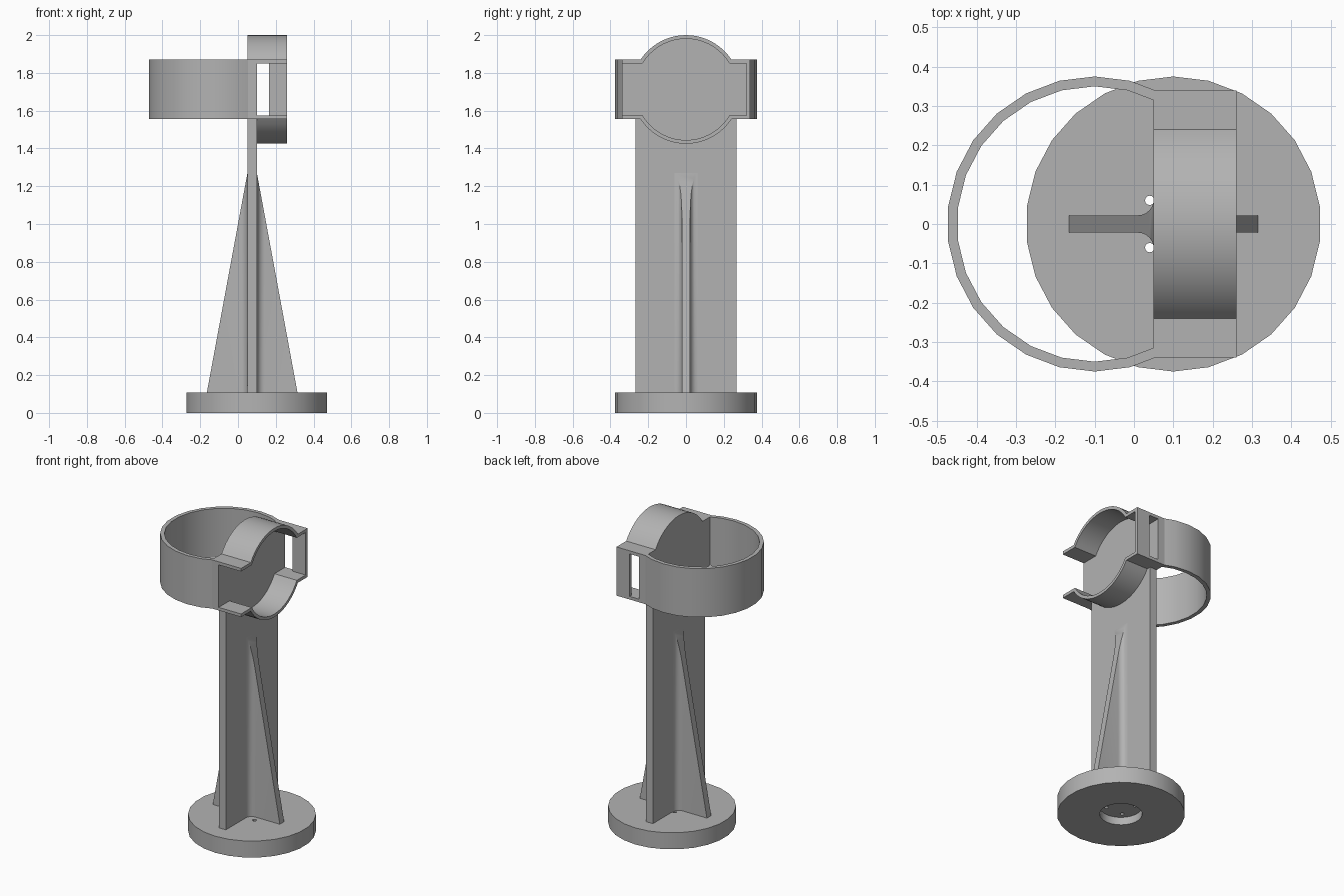
import bpy
import bmesh
from math import sin, cos, pi, radians, asin
from mathutils import Vector

if "Cube" in bpy.data.objects:
    bpy.data.objects.remove(bpy.data.objects["Cube"], do_unlink=True)

GREY = (0.45, 0.45, 0.45, 1)
grey = bpy.data.materials.new("plain grey")
grey.use_nodes = True
grey.diffuse_color = GREY
grey.node_tree.nodes["Principled BSDF"].inputs["Base Color"].default_value = GREY


def prism(name, pts, axis, lo, hi, slope=None):
    """Extrude a 2D outline along x (outline in y, z) or z (outline in x, y)."""
    def place(p, d):
        return (d, p[0], p[1]) if axis == "x" else (p[0], p[1], d)
    bm = bmesh.new()
    face = bm.faces.new([bm.verts.new(place(p, lo)) for p in pts])
    ext = bmesh.ops.extrude_face_region(bm, geom=[face])
    step = Vector(place((0, 0), hi - lo))
    bmesh.ops.translate(bm, vec=step, verts=[v for v in ext["geom"] if isinstance(v, bmesh.types.BMVert)])
    if slope:
        geom = bm.verts[:] + bm.edges[:] + bm.faces[:]
        cut = bmesh.ops.bisect_plane(bm, geom=geom, plane_co=slope[0], plane_no=slope[1], clear_outer=True)
        edges = [e for e in cut["geom_cut"] if isinstance(e, bmesh.types.BMEdge)]
        bmesh.ops.contextual_create(bm, geom=edges)
    bmesh.ops.recalc_face_normals(bm, faces=bm.faces[:])
    mesh = bpy.data.meshes.new(name)
    bm.to_mesh(mesh)
    bm.free()
    mesh.materials.append(grey)
    obj = bpy.data.objects.new(name, mesh)
    bpy.context.collection.objects.link(obj)
    return obj


def arc(cx, cy, r, a, b, n):
    return [(cx + r * cos(a + (b - a) * i / n), cy + r * sin(a + (b - a) * i / n)) for i in range(n + 1)]


def circle(cx, cy, r, n):
    return arc(cx, cy, r, pi / 2, pi / 2 + 2 * pi, n)[:-1]


def carve(obj, cutters):
    for c in cutters:
        mod = obj.modifiers.new("cut", "BOOLEAN")
        mod.operation, mod.solver, mod.object = "DIFFERENCE", "EXACT", c
    bpy.context.view_layer.update()
    deps = bpy.context.evaluated_depsgraph_get()
    mesh = bpy.data.meshes.new_from_object(obj.evaluated_get(deps))
    obj.modifiers.clear()
    obj.data = mesh


MID = 1.7125            # height of the clamp centre
BASE_X, BASE_TOP = 0.1, 0.107
BACK, FRONT = 0.05, 0.10  # the two faces of the upright


def bump(r, h, left, right):
    """Upper clamp line: flange, round hump, flange."""
    a = asin(h / r)
    return [(left, MID + h)] + arc(0, MID, r, pi - a, a, 18) + [(right, MID + h)]


def flip(pts):
    return [(y, 2 * MID - z) for y, z in reversed(pts)]


# Upright with the clamp's back wall in one outline
top = bump(0.2875, 0.1575, -0.34, 0.34)
low = MID - 0.1575
upright = prism("upright", top + [(0.34, low), (0.267, low), (0.267, 0.1),
                                  (-0.267, 0.1), (-0.267, low), (-0.34, low)], "x", BACK, FRONT)

# Clamp shell, open on one side
inner = bump(0.268, 0.1375, -0.34, 0.32)
shell = prism("clamp_shell", top + flip(top) + (inner + flip(inner))[::-1], "x", FRONT, 0.26)
window = prism("window_cutter", [(0.3, MID - 0.1375), (0.4, MID - 0.1375),
                                 (0.4, MID + 0.1375), (0.3, MID + 0.1375)], "x", 0.09, 0.165)
carve(shell, [window])

# Large holder ring
a0 = radians(62.3)
ring = prism("holder_ring", arc(-0.1, 0, 0.375, a0, 2 * pi - a0, 17)
             + arc(-0.1, 0, 0.35, 2 * pi - a0, a0, 17), "z", low, MID + 0.1575)

# Round foot with underside recess and screw holes
foot = prism("foot", circle(BASE_X, 0, 0.375, 26), "z", 0, BASE_TOP)
recess = prism("recess_cutter", circle(BASE_X, 0, 0.125, 26), "z", -0.05, 0.05)
holes = [prism("hole_cutter", circle(BASE_X + sx * 0.06, sy * 0.06, 0.012, 12), "z", 0.03, 0.145)
         for sx in (-1, 1) for sy in (-1, 1)]
carve(foot, [recess] + holes)

# Tapered ribs, flared where they meet the upright
ribs = []
HALF, FLARE = 0.022, 0.04
for name, face, s in (("back_rib", BACK, -1), ("front_rib", FRONT, 1)):
    curve = arc(FLARE, HALF + FLARE, FLARE, pi, 1.5 * pi, 6)
    side = [(-0.01, HALF + FLARE)] + curve + [(0.3, HALF)]
    pts = [(face + s * x, y) for x, y in side] + [(face + s * x, -y) for x, y in reversed(side)]
    rib = prism(name, pts, "z", 0.1, 1.4, (Vector((face, 0, 1.27)), Vector((s * 1.163, 0, 0.215))))
    carve(rib, holes)
    ribs.append(rib)

for c in [window, recess] + holes:
    bpy.data.objects.remove(c, do_unlink=True)

# Smooth the curved walls, keep corners crisp
bpy.ops.object.select_all(action="DESELECT")
for obj in [upright, shell, ring, foot] + ribs:
    obj.select_set(True)
bpy.context.view_layer.objects.active = foot
bpy.ops.object.shade_smooth_by_angle(angle=radians(30))
